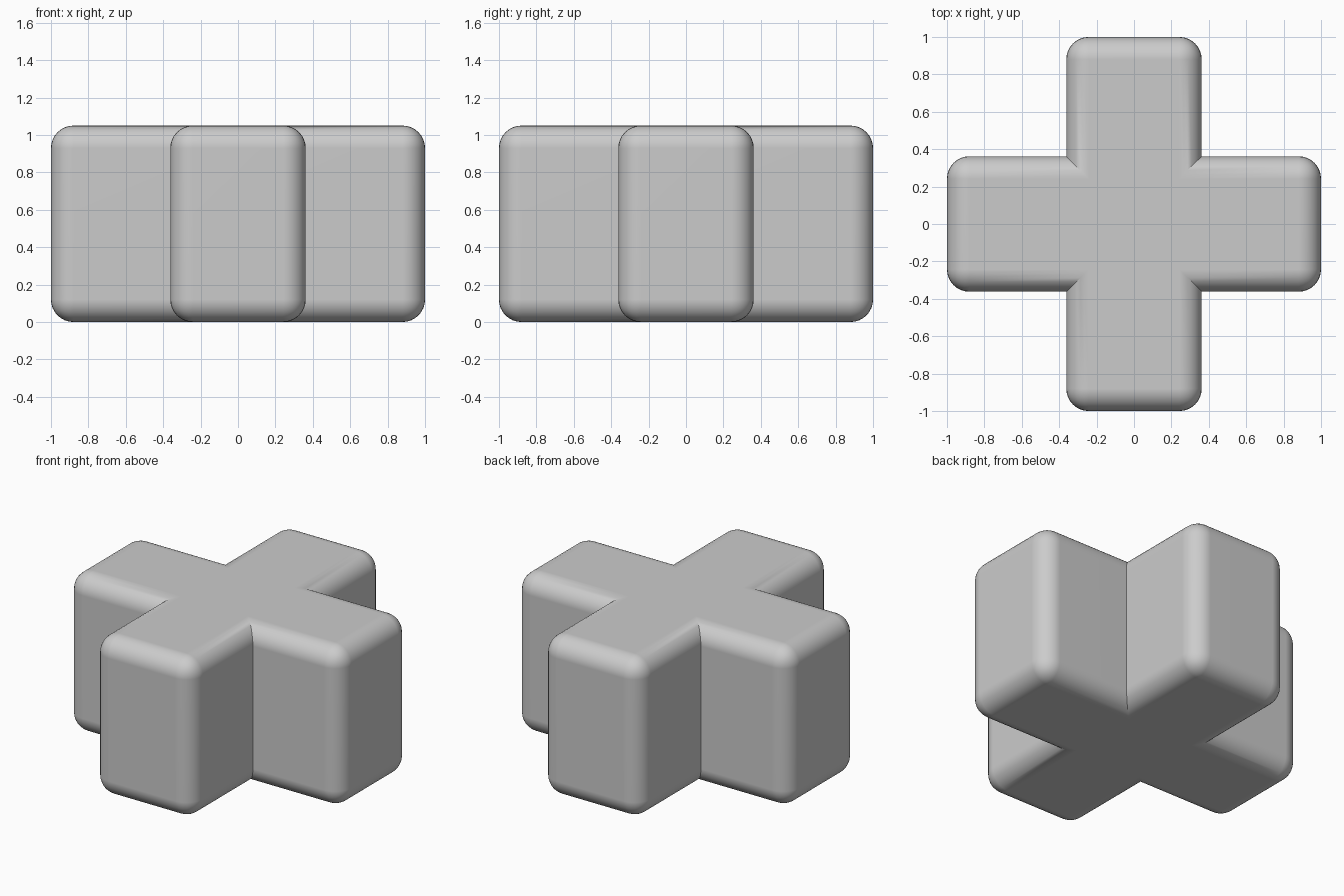
import bpy, bmesh

if "Cube" in bpy.data.objects:
    bpy.data.objects.remove(bpy.data.objects["Cube"])

W, L, H, R = 0.362, 1.0, 1.05, 0.12   # arm half width, arm reach, height, edge radius

# plus-shaped outline, built by turning one corner through four quarters
outline = []
x_y = [(L, -W), (L, W), (W, W)]
for _ in range(4):
    outline += x_y
    x_y = [(-y, x) for x, y in x_y]

# extrude the outline into a solid cross block
bm = bmesh.new()
base = bm.faces.new([bm.verts.new((x, y, 0)) for x, y in outline])
top = bmesh.ops.extrude_face_region(bm, geom=[base], use_keep_orig=True)
bmesh.ops.translate(bm, vec=(0, 0, H),
                    verts=[v for v in top["geom"] if isinstance(v, bmesh.types.BMVert)])
bmesh.ops.recalc_face_normals(bm, faces=bm.faces)

# round every edge except the four inner vertical corners
edges = [e for e in bm.edges
         if not all(abs(abs(v.co.x) - W) < 1e-4 and abs(abs(v.co.y) - W) < 1e-4
                    for v in e.verts)]
bmesh.ops.bevel(bm, geom=edges, offset=R, offset_type='OFFSET', segments=8,
                profile=0.5, affect='EDGES', clamp_overlap=True)
bmesh.ops.recalc_face_normals(bm, faces=bm.faces)

mesh = bpy.data.meshes.new("cross_block")
bm.to_mesh(mesh)
bm.free()
block = bpy.data.objects.new("cross_block", mesh)
bpy.context.collection.objects.link(block)

# smooth rounded edges, sharp inner corners, flat faces kept flat
bpy.context.view_layer.objects.active = block
block.select_set(True)
bpy.ops.object.shade_smooth_by_angle(angle=0.5)
mod = block.modifiers.new("weighted_normals", 'WEIGHTED_NORMAL')
mod.keep_sharp = True
